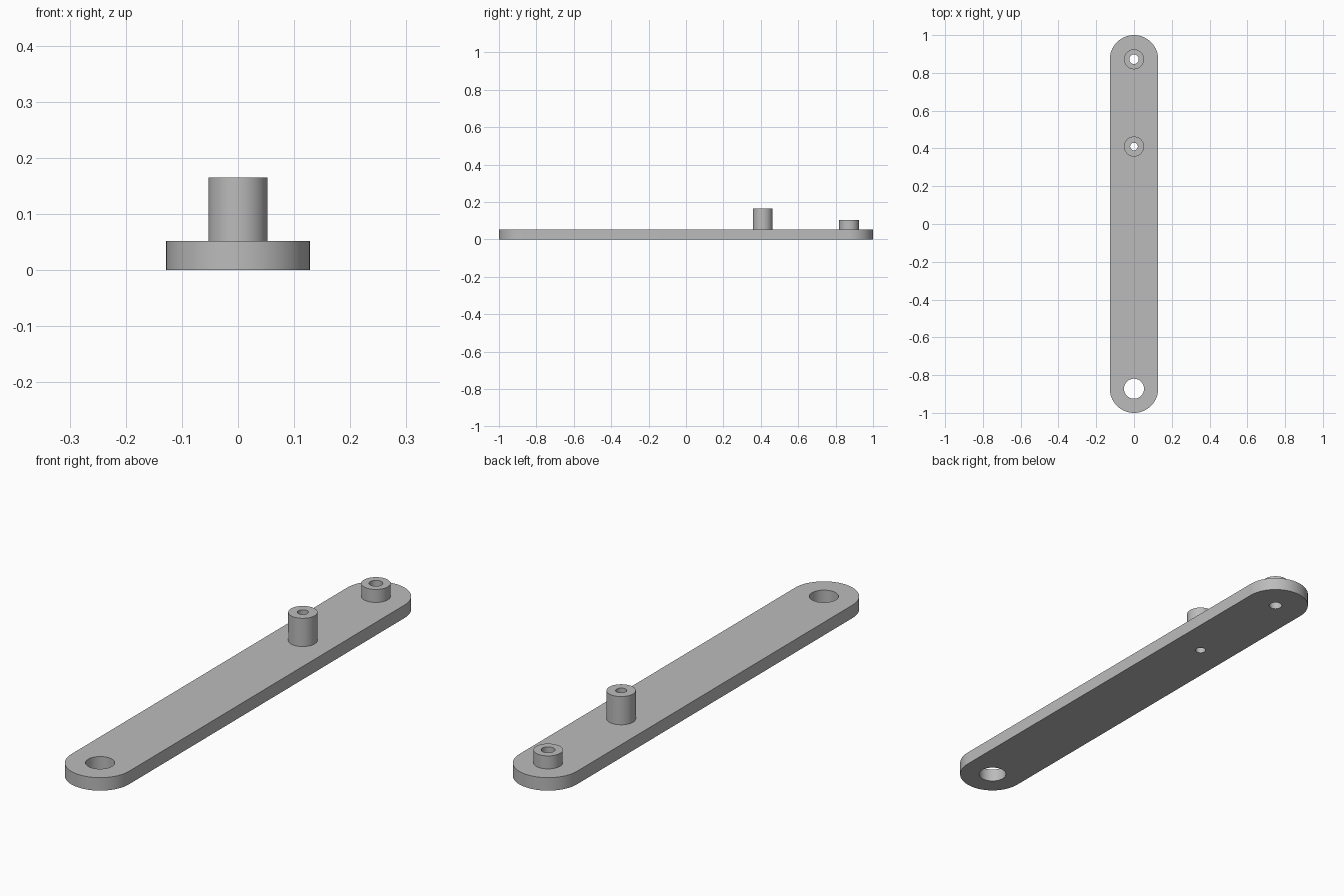
import bpy
import bmesh
from math import sin, cos, pi

if "Cube" in bpy.data.objects:
    bpy.data.objects.remove(bpy.data.objects["Cube"])

HALF_WIDTH = 0.128
END_Y = 1 - HALF_WIDTH      # centre of each rounded end
THICKNESS = 0.052
BOSS_RADIUS = 0.053

grey = bpy.data.materials.new("plain_grey")
grey.use_nodes = True
grey.diffuse_color = (0.5, 0.5, 0.5, 1)
grey.node_tree.nodes["Principled BSDF"].inputs["Base Color"].default_value = (0.5, 0.5, 0.5, 1)


def arc(y, radius, start=0, sweep=2 * pi, steps=64):
    """Points of an arc centred on (0, y); a full turn leaves out the repeated point."""
    count = steps if sweep == 2 * pi else steps + 1
    angles = [start + sweep * i / steps for i in range(count)]
    return [(radius * cos(a), y + radius * sin(a)) for a in angles]


def extruded(name, loops, bottom, top):
    """Fill an outline with holes and extrude it from bottom to top."""
    curve = bpy.data.curves.new(name + "_profile", "CURVE")
    curve.dimensions = "2D"
    curve.fill_mode = "BOTH"
    curve.extrude = (top - bottom) / 2
    for loop in loops:
        spline = curve.splines.new("POLY")
        spline.points.add(len(loop) - 1)
        for point, (x, y) in zip(spline.points, loop):
            point.co = (x, y, 0, 1)
        spline.use_cyclic_u = True
    helper = bpy.data.objects.new(name + "_helper", curve)
    bpy.context.collection.objects.link(helper)
    bpy.context.view_layer.update()
    graph = bpy.context.evaluated_depsgraph_get()
    mesh = bpy.data.meshes.new_from_object(helper.evaluated_get(graph))
    bpy.data.objects.remove(helper)

    # Weld caps to walls and lift into place
    bm = bmesh.new()
    bm.from_mesh(mesh)
    bmesh.ops.remove_doubles(bm, verts=bm.verts, dist=0.0001)
    bmesh.ops.recalc_face_normals(bm, faces=bm.faces)
    bmesh.ops.translate(bm, verts=bm.verts, vec=(0, 0, (top + bottom) / 2))
    bm.to_mesh(mesh)
    bm.free()

    mesh.name = name
    mesh.materials.clear()
    mesh.materials.append(grey)
    part = bpy.data.objects.new(name, mesh)
    bpy.context.collection.objects.link(part)
    bpy.ops.object.select_all(action="DESELECT")
    part.select_set(True)
    bpy.context.view_layer.objects.active = part
    bpy.ops.object.shade_smooth_by_angle(angle=pi / 6)
    return part


# Hollow bosses: name, y position, bore radius, top height
bosses = [("tall_boss", 0.41, 0.02, 0.165),
          ("short_boss", END_Y, 0.025, 0.104)]

# Round-ended bar, pierced by the pivot hole and both boss bores
outline = arc(END_Y, HALF_WIDTH, 0, pi) + arc(-END_Y, HALF_WIDTH, pi, pi)
holes = [arc(-END_Y, BOSS_RADIUS)] + [arc(y, bore) for _, y, bore, _ in bosses]
extruded("link_bar", [outline] + holes, 0, THICKNESS)

for name, y, bore, top in bosses:
    extruded(name, [arc(y, BOSS_RADIUS), arc(y, bore)], THICKNESS, top)
